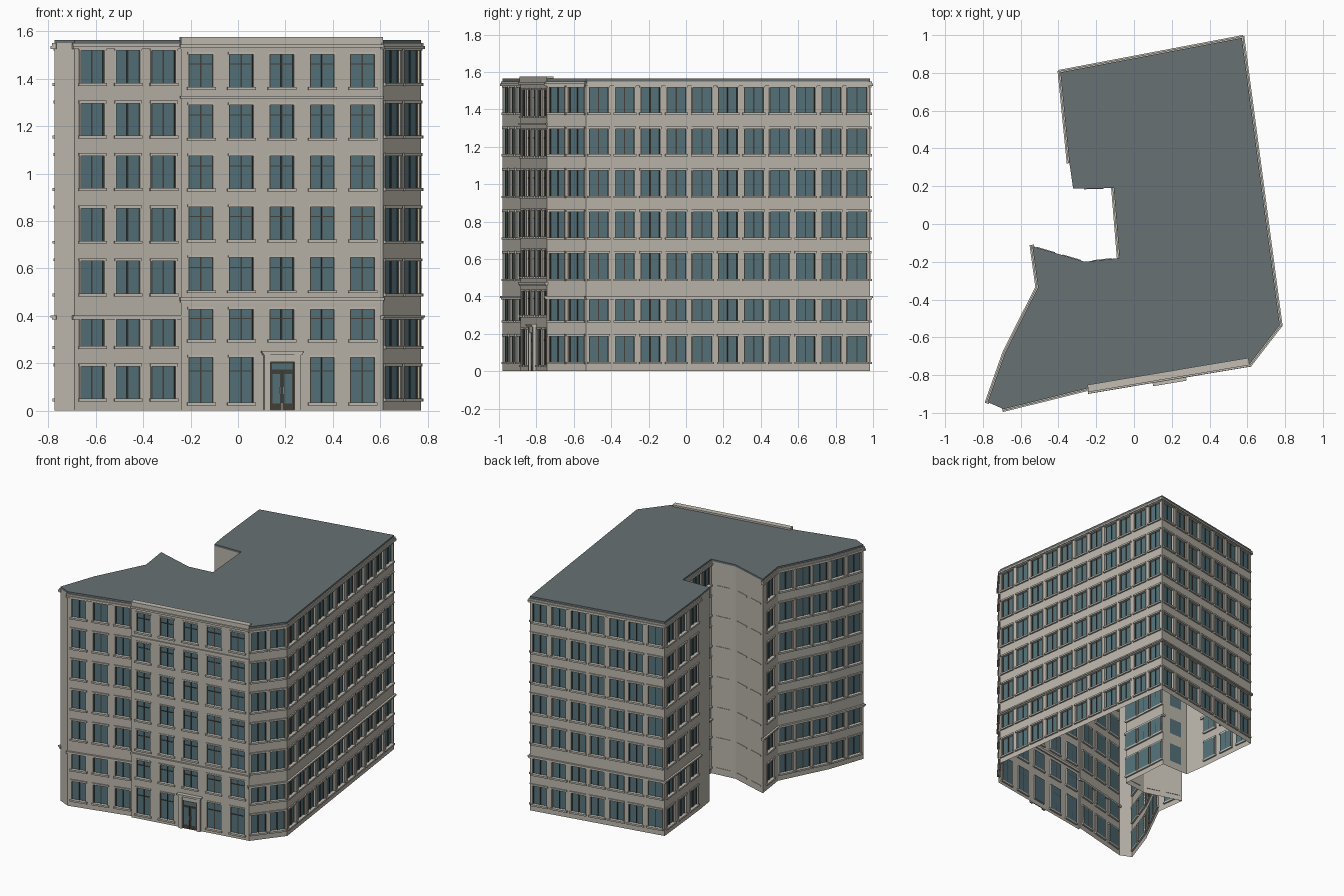
import bpy, bmesh
from mathutils import Vector

if "Cube" in bpy.data.objects:
    bpy.data.objects.remove(bpy.data.objects["Cube"])

COLORS = {
    "stone": (0.50, 0.47, 0.41, 1), "trim": (0.54, 0.51, 0.45, 1),
    "glass": (0.09, 0.17, 0.195, 1), "bronze": (0.06, 0.052, 0.042, 1),
    "slate": (0.14, 0.165, 0.175, 1),
}
mats = {}
for key, col in COLORS.items():
    mats[key] = bpy.data.materials.new(key)
    mats[key].diffuse_color = col

parts = {}
WALL_TOP = 1.55


def mesh_for(name, mat):
    return parts.setdefault(name, (bmesh.new(), mat))[0]


class Frame:
    """Wall frame: s runs along the wall, z is up, d points outwards."""
    def __init__(self, p, q):
        self.p = Vector((*p, 0))
        run = Vector((*q, 0)) - self.p
        self.length = run.length
        self.u = run.normalized()
        self.n = Vector((self.u.y, -self.u.x, 0))

    def pt(self, s, z, d=0):
        return self.p + self.u * s + self.n * d + Vector((0, 0, z))

    def quad(self, name, mat, corners):
        bm = mesh_for(name, mat)
        bm.faces.new([bm.verts.new(self.pt(*c)) for c in corners])

    def panel(self, name, mat, s0, s1, z0, z1, d=0):
        self.quad(name, mat, [(s0, z0, d), (s1, z0, d), (s1, z1, d), (s0, z1, d)])

    def box(self, name, mat, s0, s1, z0, z1, d0, d1):
        self.panel(name, mat, s0, s1, z0, z1, d1)
        self.panel(name, mat, s1, s0, z0, z1, d0)
        self.quad(name, mat, [(s0, z1, d1), (s1, z1, d1), (s1, z1, d0), (s0, z1, d0)])
        self.quad(name, mat, [(s0, z0, d0), (s1, z0, d0), (s1, z0, d1), (s0, z0, d1)])
        self.quad(name, mat, [(s0, z0, d0), (s0, z0, d1), (s0, z1, d1), (s0, z1, d0)])
        self.quad(name, mat, [(s1, z0, d1), (s1, z0, d0), (s1, z1, d0), (s1, z1, d1)])


def window(f, s0, s1, z0, z1, front, plain=False):
    depth = -0.012
    # recessed pane and reveals
    f.panel("window_glass", "glass", s0, s1, z0, z1, depth)
    ring = [(s0, z0), (s1, z0), (s1, z1), (s0, z1)]
    for a, b in zip(ring, ring[1:] + ring[:1]):
        f.quad("walls", "stone", [(*a, 0), (*b, 0), (*b, depth), (*a, depth)])
    if plain:
        return
    # sash bars
    mid, t = (s0 + s1) / 2, 0.003
    for a, b in ((s0, s0 + t), (mid - t, mid + t), (s1 - t, s1)):
        f.box("window_frames", "bronze", a, b, z0, z1, depth, depth + 0.005)
    if front:
        zt = z0 + (z1 - z0) * 0.7
        f.box("window_frames", "bronze", s0, s1, zt - 0.002, zt + 0.002, depth, depth + 0.005)
    # sill and lintel
    f.box("window_sills", "trim", s0 - 0.01, s1 + 0.01, z0 - 0.012, z0, -0.012, 0.012)
    if front:
        f.box("window_lintels", "trim", s0 - 0.006, s1 + 0.006, z1, z1 + 0.01, 0, 0.005)
    else:
        f.box("window_lintels", "trim", s0 - 0.008, s1 + 0.008, z1 - 0.004, z1 + 0.008, -0.012, 0.008)
        for a in (s0 - 0.006, s1):
            f.box("window_surrounds", "trim", a, a + 0.006, z0, z1, -0.004, 0.004)


def wall(f, count, rows, width=0.102, kind="side"):
    step = f.length / max(count, 1)
    spans = [((i + 0.5) * step - width / 2, (i + 0.5) * step + width / 2) for i in range(count)]
    if kind == "blind":
        # courtyard walls: panes sit behind the wall, only ledges show
        f.panel("walls", "stone", 0, f.length, 0, WALL_TOP)
        for a, b in spans:
            for z0, z1 in rows:
                f.panel("window_glass", "glass", a, b, z0, z1, -0.005)
                f.box("window_sills", "trim", a, b, z0 - 0.01, z0, 0, 0.004)
        return
    cuts = [0] + [v for sp in spans for v in sp] + [f.length]
    levels = [0] + [v for r in rows for v in r] + [WALL_TOP]
    for i in range(len(cuts) - 1):
        for j in range(len(levels) - 1):
            cell = (cuts[i], cuts[i + 1], levels[j], levels[j + 1])
            if i % 2 and j % 2:
                is_door = kind == "front" and j == 1 and i == count
                window(f, *cell, kind == "front", is_door)
            else:
                f.panel("walls", "stone", *cell)


def band(f, name, z0, z1, d, mat="trim", ext=0.008):
    f.box(name, mat, -ext, f.length + ext, z0, z1, -0.01, d)


SIDE_ROWS = [(0.05 + 0.222 * i, 0.19 + 0.222 * i - (0.022 if i == 1 else 0)) for i in range(7)]
FRONT_ROWS = [(0.034, 0.224), (0.30, 0.427)] + [(0.507 + 0.2145 * i, 0.645 + 0.2145 * i) for i in range(5)]

# footprint corner, window columns and kind of the wall that starts there
PLAN = [
    ((-0.69, -0.98), 3, "side"), ((-0.238, -0.868), 0, "plain"),
    ((-0.241, -0.886), 5, "front"), ((0.611, -0.743), 2, "side"),
    ((0.772, -0.535), 11, "side"), ((0.571, 0.985), 7, "side"),
    ((-0.39, 0.803), 3, "side"), ((-0.343, 0.33), 0, "plain"),
    ((-0.322, 0.187), 1, "blind"), ((-0.107, 0.19), 3, "side"),
    ((-0.077, -0.18), 1, "blind"), ((-0.26, -0.20), 2, "blind"),
    ((-0.538, -0.118), 1, "side"), ((-0.508, -0.335), 3, "side"),
    ((-0.682, -0.68), 2, "side"), ((-0.775, -0.943), 0, "plain"),
]

# walls with their horizontal mouldings
for k, (p, count, kind) in enumerate(PLAN):
    f = Frame(p, PLAN[(k + 1) % len(PLAN)][0])
    front = kind == "front"
    wall(f, count, FRONT_ROWS if front else SIDE_ROWS, kind=kind)
    if kind == "side":
        band(f, "cornice", 1.525, 1.538, 0.014)
        band(f, "cornice", 1.538, 1.55, 0.007)
        band(f, "string_course", 0.384, 0.392, 0.008)
        band(f, "string_course", 0.392, 0.402, 0.014)
    elif front:
        band(f, "front_cornice", 1.532, 1.545, 0.012, ext=0.004)
        band(f, "front_bands", 1.316, 1.328, 0.008, ext=0.002)
        band(f, "front_bands", 0.456, 0.464, 0.006, ext=0.002)
        band(f, "front_bands", 0.464, 0.476, 0.013, ext=0.004)
        f.box("front_parapet", "trim", 0, f.length, 1.545, 1.576, -0.035, 0.004)

        # entrance: surround, cap and double door
        c = f.length / 2
        for sgn in (-1, 1):
            a, b = sorted((c + sgn * 0.052, c + sgn * 0.078))
            f.box("door_surround", "trim", a, b, 0, 0.235, 0, 0.018)
            a, b = sorted((c + sgn * 0.002, c + sgn * 0.05))
            f.box("door_leaves", "bronze", a, b, 0, 0.165, 0.001, 0.006)
            f.panel("door_glass", "glass", a + 0.008, b - 0.008, 0.03, 0.155, 0.0065)
            a, b = sorted((c + sgn * 0.005, c + sgn * 0.008))
            f.box("door_handles", "trim", a, b, 0.07, 0.1, 0.006, 0.011)
        f.box("door_surround", "trim", c - 0.052, c + 0.052, 0.205, 0.235, 0, 0.014)
        f.box("door_cap", "trim", c - 0.084, c + 0.084, 0.235, 0.243, 0, 0.024)
        f.box("door_cap", "trim", c - 0.09, c + 0.09, 0.243, 0.252, 0, 0.03)
        f.box("door_leaves", "bronze", c - 0.052, c + 0.052, 0.165, 0.205, 0.001, 0.005)
        f.panel("door_glass", "glass", c - 0.044, c + 0.044, 0.173, 0.198, 0.0055)

# flat roof slab over the whole footprint
bm = mesh_for("roof", "slate")
base = bm.faces.new([bm.verts.new((*p, WALL_TOP)) for p, _, _ in PLAN])
top = bmesh.ops.extrude_face_region(bm, geom=[base], use_keep_orig=True)
bmesh.ops.translate(bm, verts=[v for v in top["geom"] if isinstance(v, bmesh.types.BMVert)], vec=(0, 0, 0.014))
bmesh.ops.recalc_face_normals(bm, faces=bm.faces)

for name, (bm, mat) in parts.items():
    me = bpy.data.meshes.new(name)
    bm.to_mesh(me)
    bm.free()
    me.materials.append(mats[mat])
    bpy.context.collection.objects.link(bpy.data.objects.new(name, me))

for m in bpy.data.materials:
    if m.users and not m.is_grease_pencil:
        m.use_nodes = True
        m.node_tree.nodes["Principled BSDF"].inputs["Base Color"].default_value = m.diffuse_color
